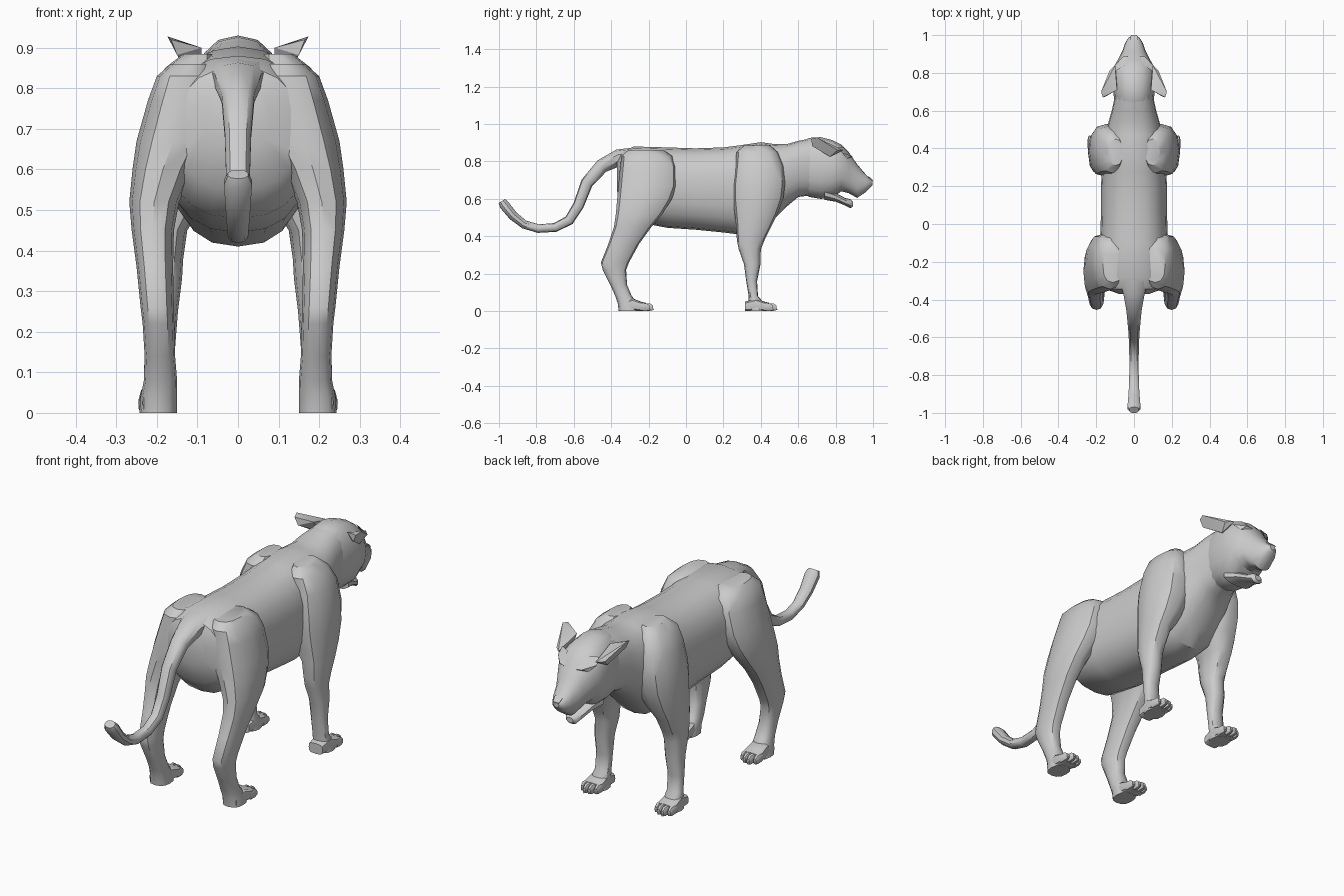
import bpy, bmesh, math
from mathutils import Vector


def finish(name, bm, mirror=False, angle=38):
    bmesh.ops.recalc_face_normals(bm, faces=bm.faces)
    me = bpy.data.meshes.new(name)
    bm.to_mesh(me)
    bm.free()
    ob = bpy.data.objects.new(name, me)
    bpy.context.collection.objects.link(ob)
    if mirror:
        ob.modifiers.new("Mirror", 'MIRROR')
    bpy.ops.object.select_all(action='DESELECT')
    ob.select_set(True)
    bpy.context.view_layer.objects.active = ob
    bpy.ops.object.shade_smooth_by_angle(angle=math.radians(angle))
    return ob


def skin(name, rings, mirror=False, angle=38):
    """Join rings of points with quads and cap both ends."""
    bm = bmesh.new()
    vs = [[bm.verts.new(p) for p in r] for r in rings]
    n = len(vs[0])
    for a, b in zip(vs, vs[1:]):
        for i in range(n):
            j = (i + 1) % n
            bm.faces.new((a[i], a[j], b[j], b[i]))
    bm.faces.new(vs[0])
    bm.faces.new(vs[-1])
    return finish(name, bm, mirror, angle)


def oval(a0, a1, b0, b1, n, p):
    """Rounded-box outline filling the range a0..a1 by b0..b1."""
    pts = []
    for i in range(n):
        t = 2 * math.pi * (i + 0.5 * (n < 12)) / n
        c, s = math.cos(t), math.sin(t)
        pts.append(((a0 + a1) / 2 + (a1 - a0) / 2 * math.copysign(abs(c) ** (2 / p), c),
                    (b0 + b1) / 2 + (b1 - b0) / 2 * math.copysign(abs(s) ** (2 / p), s)))
    return pts


def loft_y(name, secs, n=16, p=2.4, mirror=False, angle=38):
    # section: y, x0, x1, z0, z1
    return skin(name, [[(a, y, b) for a, b in oval(x0, x1, z0, z1, n, p)]
                       for y, x0, x1, z0, z1 in secs], mirror, angle)


def loft_z(name, secs, n=12, p=2.5, mirror=True):
    # section: z, x0, x1, y0, y1
    return skin(name, [[(a, b, z) for a, b in oval(x0, x1, y0, y1, n, p)]
                       for z, x0, x1, y0, y1 in secs], mirror)


def hull(name, pts, mirror=True):
    bm = bmesh.new()
    for p in pts:
        bm.verts.new(p)
    bmesh.ops.convex_hull(bm, input=bm.verts)
    return finish(name, bm, mirror, 30)


def centred(rows):
    return [(y, -w, w, z0, z1) for y, z0, z1, w in rows]


# torso and neck: y, bottom, top, half width
loft_y("torso", centred([
    (-.37, .65, .80, .08), (-.345, .55, .85, .15), (-.28, .48, .88, .18),
    (-.10, .445, .875, .18), (.05, .435, .87, .175), (.20, .42, .875, .175),
    (.28, .41, .885, .17), (.40, .42, .903, .165), (.47, .49, .893, .155),
    (.54, .56, .893, .135), (.60, .61, .91, .118), (.68, .62, .925, .10)]), 20)

# head with muzzle
loft_y("head", centred([
    (.60, .64, .90, .09), (.66, .61, .926, .105), (.72, .60, .93, .112),
    (.78, .605, .915, .115), (.83, .64, .89, .108), (.87, .63, .85, .085),
    (.915, .605, .785, .062), (.96, .635, .732, .046), (.985, .66, .708, .03),
    (.998, .675, .698, .014)]), 16, 2.3)
loft_y("lower_jaw", centred([
    (.74, .595, .66, .08), (.80, .585, .632, .058), (.85, .565, .605, .042),
    (.88, .55, .598, .032), (.893, .56, .585, .018)]), 10)

# ears and brow ridges
hull("ear", [(.10, .84, .86), (.13, .81, .86), (.115, .77, .825), (.174, .70, .928),
             (.165, .67, .92), (.15, .675, .882), (.09, .71, .90), (.09, .75, .84)])
hull("brow", [(.03, .89, .825), (.06, .885, .83), (.105, .835, .845),
              (.098, .81, .875), (.05, .84, .877), (.08, .86, .815)])
hull("nose", [(.022, .975, .722), (-.022, .975, .722), (.016, 1.0, .70),
              (-.016, 1.0, .70), (0, .992, .67)], False)

# tail: y, z, side radius, thickness radius along the path
path = [(-.27, .83, .09, .045), (-.36, .82, .06, .045), (-.45, .775, .042, .038),
        (-.53, .685, .034, .033), (-.575, .565, .03, .029), (-.625, .485, .028, .027),
        (-.70, .447, .026, .024), (-.79, .441, .026, .023), (-.865, .463, .028, .023),
        (-.925, .51, .032, .025), (-.972, .568, .036, .027), (-.985, .588, .026, .02)]
rings = []
for i, (y, z, rx, rn) in enumerate(path):
    a, b = path[max(i - 1, 0)], path[min(i + 1, len(path) - 1)]
    d = Vector((0, b[0] - a[0], b[1] - a[1])).normalized()
    nrm = Vector((0, -d.z, d.y))
    rings.append([Vector((u, y, z)) + nrm * v for u, v in oval(-rx, rx, -rn, rn, 10, 2.3)])
skin("tail", rings)

# hind legs
loft_z("hind_leg", [
    (.86, .06, .165, -.31, -.12), (.83, .05, .20, -.345, -.075), (.77, .05, .222, -.352, -.05),
    (.67, .07, .25, -.362, -.05), (.60, .11, .26, -.368, -.075), (.52, .145, .268, -.375, -.125),
    (.45, .158, .262, -.385, -.185), (.36, .16, .25, -.415, -.25), (.26, .158, .24, -.455, -.305),
    (.22, .157, .235, -.445, -.32), (.14, .155, .23, -.405, -.315), (.08, .15, .232, -.378, -.29),
    (.04, .15, .24, -.365, -.255), (.0, .15, .243, -.36, -.25)])

# front legs with shoulders
loft_z("front_leg", [
    (.885, .06, .135, .31, .45), (.85, .05, .18, .27, .49), (.78, .05, .215, .262, .52),
    (.68, .05, .236, .25, .53), (.60, .05, .243, .25, .52), (.52, .08, .243, .26, .49),
    (.45, .125, .24, .268, .455), (.38, .135, .236, .272, .42), (.33, .138, .233, .282, .40),
    (.25, .148, .232, .31, .398), (.16, .155, .23, .322, .38), (.08, .155, .232, .335, .385),
    (.04, .152, .24, .335, .42), (.0, .152, .242, .335, .43)])

# paws, toes and claws, same layout front and back
for label, y in (("hind", -.285), ("front", .375)):
    loft_y(label + "_paw", [(y - .06, .16, .235, 0, .05), (y, .152, .242, 0, .068),
                            (y + .04, .15, .246, 0, .052), (y + .07, .152, .244, 0, .044)],
           12, 3.5, True)
    for k, reach in enumerate((.088, .104, .108, .09)):
        x = .163 + k * .0235
        loft_y(f"{label}_toe_{k + 1}", [
            (y + .04, x - .012, x + .012, .001, .044), (y + reach - .015, x - .012, x + .012, 0, .042),
            (y + reach, x - .008, x + .008, .004, .03)], 8, 3, True)
        hull(f"{label}_claw_{k + 1}", [(x - .004, y + reach - .005, .022), (x + .004, y + reach - .005, .022),
                                       (x, y + reach - .005, .01), (x, y + reach + .008, .006)])
